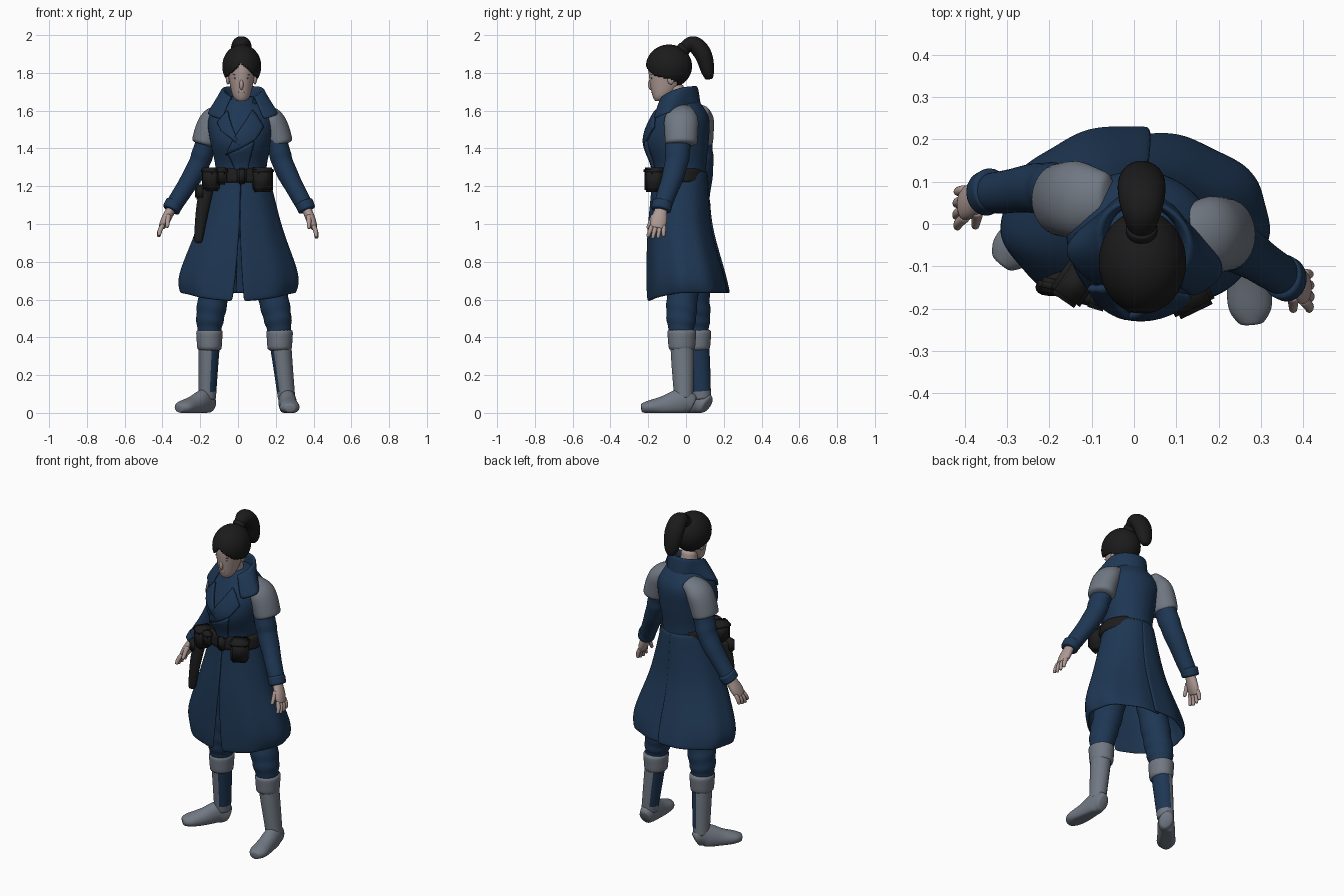
import bpy, bmesh, math
from mathutils import Vector, Matrix

if "Cube" in bpy.data.objects:
    bpy.data.objects.remove(bpy.data.objects["Cube"])


def material(name, *rgb):
    m = bpy.data.materials.new(name)
    m.diffuse_color = (*rgb, 1)
    m.use_nodes = True
    m.node_tree.nodes["Principled BSDF"].inputs["Base Color"].default_value = m.diffuse_color
    return m


BLUE = material("navy_cloth", .013, .038, .088)
GREY = material("grey_leather", .165, .188, .225)
BLACK = material("black_leather", .012, .012, .012)
SKIN = material("skin", .42, .32, .295)
HAIR = material("black_hair", .011, .011, .011)
Z = Vector((0, 0, 1))


def finish(name, bm, mat, levels=0, thick=0):
    bmesh.ops.recalc_face_normals(bm, faces=bm.faces)
    me = bpy.data.meshes.new(name)
    bm.to_mesh(me)
    bm.free()
    ob = bpy.data.objects.new(name, me)
    bpy.context.collection.objects.link(ob)
    me.materials.append(mat)
    for p in me.polygons:
        p.use_smooth = True
    if thick:
        s = ob.modifiers.new("thickness", 'SOLIDIFY')
        s.thickness, s.offset = thick, 0
    if levels:
        s = ob.modifiers.new("smooth", 'SUBSURF')
        s.levels = s.render_levels = levels
    return ob


def resample(pts, count):
    """Smooth curve through the points, all components together."""
    out, m = [], len(pts) - 1
    for i in range(count + 1):
        s = m * i / count
        j = min(int(s), m - 1)
        t = s - j
        p0, p1, p2, p3 = pts[max(j - 1, 0)], pts[j], pts[j + 1], pts[min(j + 2, m)]
        out.append([b + t / 2 * (c - a + t * (2 * a - 5 * b + 4 * c - d + t * (3 * (b - c) + d - a)))
                    for a, b, c, d in zip(p0, p1, p2, p3)])
    return out


def skin_rows(bm, rows, closed):
    n = len(rows[0])
    for a, b in zip(rows, rows[1:]):
        for j in range(n if closed else n - 1):
            k = (j + 1) % n
            bm.faces.new((a[j], a[k], b[k], b[j]))


def tube(name, pts, mat, flat=False, n=18, count=14, floor=False, rot=0, wrinkle=0):
    """Loft of ellipses; each point is x, y, z, radius a, radius b."""
    pts = resample(pts, count)
    bm, rows = bmesh.new(), []
    ps = [Vector(p[:3]) for p in pts]
    for i, p in enumerate(pts):
        t = Z if flat else (ps[min(i + 1, count)] - ps[max(i - 1, 0)]).normalized()
        u = Vector((1, 0, 0))
        u = (u - t * t.dot(u)).normalized()
        u = Matrix.Rotation(rot, 3, 'Z') @ u
        v = t.cross(u)
        row = []
        for j in range(n):
            a = 2 * math.pi * j / n
            k = 1 + wrinkle * math.sin(2.1 * i + math.sin(a))
            co = ps[i] + k * (u * p[3] * math.cos(a) + v * p[4] * math.sin(a))
            if floor:
                co.z = max(co.z, 0)
            row.append(bm.verts.new(co))
        rows.append(row)
    skin_rows(bm, rows, True)
    bm.faces.new(rows[0])
    bm.faces.new(rows[-1])
    return finish(name, bm, mat, 1)


def body_rings(data):
    """height, half width, front y, back y -> tube points."""
    return [(.016, (f + b) / 2, z, w, (b - f) / 2) for z, w, f, b in data]


def ball(name, loc, size, mat):
    bm = bmesh.new()
    bmesh.ops.create_uvsphere(bm, u_segments=64, v_segments=48, radius=1,
                              matrix=Matrix.Translation(loc) @ Matrix.Diagonal((*size, 1)))
    return bm if mat is None else finish(name, bm, mat)


def box(name, loc, size, mat, rz=0):
    bm = bmesh.new()
    bmesh.ops.create_cube(bm, size=1, matrix=Matrix.Translation(loc) @ Matrix.Rotation(rz, 4, 'Z')
                          @ Matrix.Diagonal((*size, 1)))
    bmesh.ops.bevel(bm, geom=bm.edges[:], offset=.01, segments=2, affect='EDGES')
    return finish(name, bm, mat)


def patch(name, corners, target):
    """Cloth patch (front outline in x, z) that follows the surface beneath it."""
    bm = bmesh.new()
    bm.faces.new([bm.verts.new((x, -.2, z)) for x, z in corners])
    bmesh.ops.subdivide_edges(bm, edges=bm.edges[:], cuts=7, use_grid_fill=True)
    ob = finish(name, bm, BLUE)
    s = ob.modifiers.new("drape", 'SHRINKWRAP')
    s.target, s.offset, s.wrap_mode = target, .009, 'ABOVE_SURFACE'
    s = ob.modifiers.new("thickness", 'SOLIDIFY')
    s.thickness, s.offset = .015, 0


# Coat bodice, twisted slightly so the +x shoulder leads
torso = tube("coat_bodice", body_rings([
    (1.2, .14, -.165, .11), (1.31, .137, -.172, .108), (1.44, .165, -.217, .122),
    (1.57, .172, -.17, .12), (1.68, .07, -.11, .045)]), BLUE, True, 28, 18, rot=-.2)

# Skirt of the coat in two panels: slit in front, overlap at the back
SKIRT = resample(body_rings([(1.28, .137, -.17, .108), (1.1, .185, -.185, .123), (.95, .23, -.198, .145),
                             (.73, .31, -.204, .208), (.635, .298, -.2, .23)]), 12)


def skirt_panel(name, side, reach):
    bm, rows, cols = bmesh.new(), [], 40
    for i, (cx, cy, z, rx, ry) in enumerate(SKIRT):
        k = i / 12
        gap = .1 * max(0, k - .45) / .55
        row = []
        for j in range(cols + 1):
            th = gap + (reach - gap) * j / cols
            s = 1 + .018 * k * math.cos(9 * th)
            if side > 0:
                s -= (.03 + .07 * k) * max(0, th - 2.2)
            drop = k ** 4 * .045 * max(0, math.cos(th)) ** 2
            row.append(bm.verts.new((cx * (1 - k) + side * rx * s * math.sin(th),
                                     cy - ry * s * math.cos(th), z - drop)))
        rows.append(row)
    skin_rows(bm, rows, False)
    return finish(name, bm, BLUE, 1, .012)


skirt_panel("coat_skirt_left", -1, math.pi + .12)
skirt_panel("coat_skirt_right", 1, math.pi + .05)

# Open collar: stand all round, folding outwards only towards the front
bm, rows = bmesh.new(), []
for i, (z, rx, f, b) in enumerate(resample([(1.6, .08, -.11, .05), (1.72, .098, -.13, .052),
                                            (1.705, .125, -.15, .06), (1.61, .195, -.18, .075)], 9)):
    row = []
    for j in range(33):
        th = .6 + (2 * math.pi - 1.2) * j / 32
        back = max(0, -math.cos(th) + .25) / 1.25
        w = rx + (.11 - rx) * min(1, back * 1.5) * (i > 3)
        x, y = w * math.sin(th), (f + b) / 2 - (b - f) / 2 * math.cos(th)
        row.append(bm.verts.new((.025 + x, y - .12 * x, z - .017 * (1 + math.cos(th)) ** 2)))
    rows.append(row)
skin_rows(bm, rows, False)
finish("coat_collar", bm, BLUE, 1, .012)

# Lapels and the diagonal front closure
patch("lapel_left", [(-.08, 1.63), (-.15, 1.56), (-.1, 1.5), (.01, 1.42)], torso)
patch("lapel_right", [(.09, 1.63), (.155, 1.52), (.09, 1.45), (-.075, 1.355)], torso)
patch("front_overlap", [(-.06, 1.37), (.08, 1.44), (.06, 1.28), (-.02, 1.28)], torso)

# Belt, buckle, pouches and holster
tube("belt", body_rings([(1.212, .17, -.193, .108), (1.302, .156, -.186, .102)]), BLACK, True, 28, 4)
box("belt_buckle", (.02, -.193, 1.255), (.05, .025, .085), BLACK)
for name, x, y, size, rz in [("pouch_right", .128, -.165, Vector((.095, .085, .13)), .45),
                             ("pouch_left", -.14, -.14, Vector((.075, .09, .125)), -.6),
                             ("pouch_small", -.085, -.178, Vector((.05, .04, .09)), -.3)]:
    box(name, (x, y, 1.3 - size.z / 2), size, BLACK, rz)
    box(name + "_flap", (x, y, 1.282), (size.x + .008, size.y + .008, .035), BLACK, rz)
tube("holster", [(-.165, -.135, 1.19, .04, .028), (-.188, -.145, 1.08, .038, .028),
                 (-.213, -.15, .895, .024, .02)], BLACK, n=8, count=8)
box("pistol_grip", (-.2, -.145, 1.17), (.055, .035, .08), BLACK, -.2)

# Sleeves, cuffs, shoulder guards and hands, hung on the joints of each arm
for side, sx, joints in [
        ("left", -1, ((-.12, .058, 1.56), (-.22, .085, 1.29), (-.355, .07, 1.075), (-.432, .03, .93))),
        ("right", 1, ((.165, -.025, 1.56), (.25, -.058, 1.29), (.365, -.132, 1.075), (.43, -.165, .915)))]:
    shoulder, elbow, wrist, tip = map(Vector, joints)
    tube("sleeve_" + side, [(*shoulder, .055, .066), (*shoulder.lerp(elbow, .55), .058, .068),
                            (*elbow, .056, .061), (*wrist, .043, .046)], BLUE, wrinkle=.04)
    tube("shoulder_guard_" + side, [(*(shoulder + Vector((sx * dx, 0, dz))), ra, rb) for dx, dz, ra, rb in
                                    [(-.065, .047, .036, .06), (.004, 0, .066, .09),
                                     (.034, -.06, .074, .091), (.058, -.145, .072, .086)]], GREY, count=10)
    a = (tip - wrist).normalized()

    def along(s, r, q):
        return (*(wrist + a * s), r, q)

    tube("sleeve_cuff_" + side, [along(-.05, .05, .055), along(.006, .048, .054)], BLUE, count=4)
    tube("palm_" + side, [along(-.02, .026, .03), along(.06, .026, .045), along(.11, .017, .038)], SKIN, n=12, count=8)
    across, inward = Vector((0, 1, 0)), Vector((-.15 * sx, 0, 0))
    for i in range(4):
        p = wrist + a * .09 + across * (.032 - .021 * i)
        length = .082 - .009 * abs(i - 1.6)
        f = a + across * (.15 - .1 * i)
        tube(f"finger_{side}_{i + 1}", [(*p, .014, .013), (*(p + f * length * .55), .0135, .0125),
                                        (*(p + (f + inward) * length), .009, .009)], SKIN, n=8, count=6)
    p = wrist + a * .03 - across * .03
    tube("thumb_" + side, [(*p, .017, .017), (*(p + a * .08 - across * .022 + inward * .2), .01, .01)],
         SKIN, n=8, count=5)

# Legs: trousers, boot cuffs, boots with a cloth inner calf
for side, inner, limit, joints in [
        ("left", 1, .15, ((-.07, .02, 1), (-.148, .05, .5), (-.163, .083, .07), (-.14, .115, 0), (-.315, -.095, 0))),
        ("right", -1, .6, ((.1, 0, 1), (.21, -.025, .5), (.258, -.012, .07), (.255, .04, 0), (.278, -.238, 0)))]:
    hip, knee, ankle, heel, toe = map(Vector, joints)
    top = knee.lerp(ankle, .22)
    tube("trouser_leg_" + side, [(*hip, .09, .09), (*hip.lerp(knee, .65), .084, .085),
                                 (*knee, .075, .08), (*top, .056, .058)], BLUE, count=18, wrinkle=.05)
    tube("boot_cuff_" + side, [(top.x, top.y, .447, .073, .08), (top.x, top.y, .325, .065, .07)], GREY, True, count=4)
    shaft = tube("boot_shaft_" + side, [(*top, .06, .063), (*knee.lerp(ankle, .55), .053, .06),
                                        (*ankle, .046, .05)], GREY, n=24, count=20)
    shaft.data.materials.append(BLUE)
    for p in shaft.data.polygons:
        if p.center.z > .12 and p.normal.dot(Vector((inner, .2, 0))) > limit:
            p.material_index = 1
    tube("boot_foot_" + side, [(*(heel.lerp(toe, s) + Z * z), ra, rb) for s, z, ra, rb in
                               [(0, .04, .034, .045), (.2, .06, .047, .072), (.55, .037, .05, .055),
                                (.85, .03, .053, .036), (1, .025, .026, .022)]], GREY, floor=True)

# Neck, face, nose, lips, ears, eyes
C = .018
tube("neck", [(.015, -.04, 1.58, .05, .05), (C, -.06, 1.74, .047, .047)], SKIN, count=5)
tube("face", [(C, -.148, 1.65, .018, .014), (C, -.13, 1.673, .043, .046), (C, -.11, 1.73, .06, .08),
              (C, -.1, 1.83, .076, .1), (C, -.1, 1.88, .06, .08)], SKIN, True, 24)
ball("nose", (C, -.187, 1.738), (.011, .014, .028), SKIN)
ball("lips", (C, -.177, 1.698), (.018, .007, .007), SKIN)
for s in (-1, 1):
    ball("ear", (C + s * .071, -.08, 1.765), (.011, .018, .026), SKIN)
    ball("eye", (C + s * .028, -.182, 1.772), (.012, .004, .004), GREY)
    ball("eyebrow", (C + s * .03, -.184, 1.79), (.016, .003, .002), HAIR)

# Swept-back hair with an arched hairline, and the ponytail
bm = ball("", (.02, -.09, 1.835), (.098, .117, .11), None)
cut = []
for f in bm.faces:
    c = f.calc_center_median()
    if (c.y < -.085 and c.z < 1.85 - .9 * abs(c.x - C)) or (c.y < -.045 and c.z < 1.755):
        cut.append(f)
bmesh.ops.delete(bm, geom=cut, context='FACES')
finish("hair_cap", bm, HAIR, 0, .01)
tube("ponytail", [(C, -.02, 1.92, .028, .03), (C, .035, 1.955, .05, .045), (C, .09, 1.9, .058, .047),
                  (C, .115, 1.81, .046, .036), (C, .122, 1.765, .02, .018)], HAIR)
tube("hair_tie", [(C, -.022, 1.915, .038, .038), (C, -.002, 1.94, .038, .038)], BLACK, count=3)
